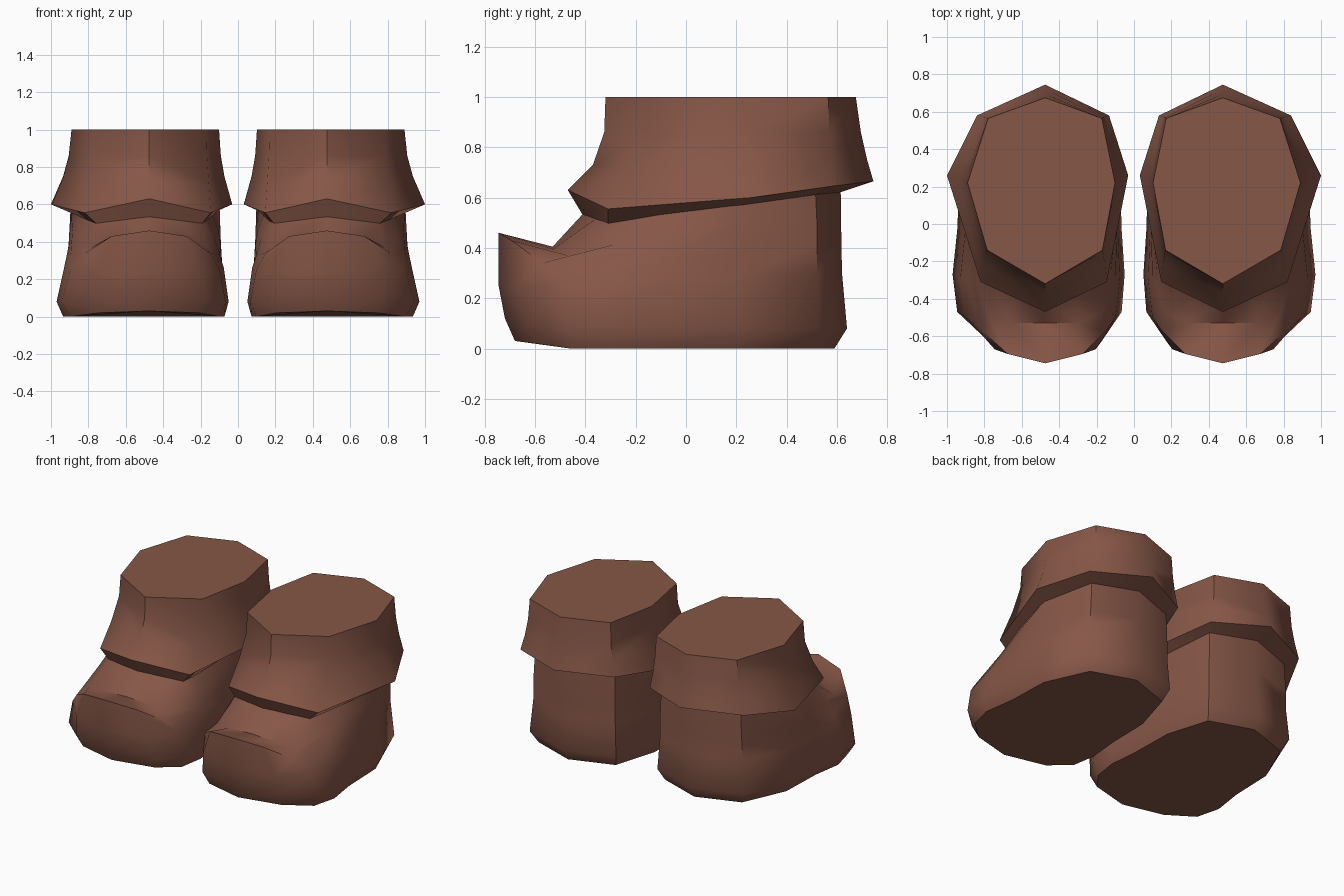
import bpy, bmesh, math

CX = 0.475  # centre line of one boot

leather = bpy.data.materials.new("brown leather")
leather.diffuse_color = (0.24, 0.095, 0.063, 1)


def full_ring(half):
    """Close a half outline (back to front); the inner side is a bit flatter."""
    outer = [(CX + d, y, z) for d, y, z in half]
    inner = [(CX - d + 0.36 * max(0, d - 0.3), y, z) for d, y, z in half[1:-1]]
    return outer + inner[::-1]


def loft(name, halves, cap_bottom, cap_top, angle):
    bm = bmesh.new()
    rings = [[bm.verts.new(p) for p in full_ring(h)] for h in halves]
    n = len(rings[0])
    for a, b in zip(rings, rings[1:]):
        for i in range(n):
            j = (i + 1) % n
            bm.faces.new((a[j], a[i], b[i], b[j]))
    if cap_bottom:
        bm.faces.new(rings[0])
    if cap_top:
        bm.faces.new(rings[-1][::-1])
    mesh = bpy.data.meshes.new(name)
    bm.to_mesh(mesh)
    bm.free()
    mesh.materials.append(leather)
    ob = bpy.data.objects.new(name, mesh)
    bpy.context.collection.objects.link(ob)
    bpy.ops.object.select_all(action='DESELECT')
    ob.select_set(True)
    bpy.context.view_layer.objects.active = ob
    bpy.ops.object.shade_smooth_by_angle(angle=math.radians(angle))
    mod = ob.modifiers.new("other boot", 'MIRROR')
    mod.use_mirror_merge = False
    return ob


# Foot: sole, bulging base, toe cap and instep
loft("boot_foot", [
    [(0, .59, 0), (.29, .49, 0), (.42, .2, 0), (.43, -.1, 0),
     (.46, -.3, 0), (.42, -.46, 0), (.27, -.6, .02), (0, -.68, .03)],
    [(0, .64, .08), (.33, .53, .08), (.46, .2, .08), (.47, -.03, .08),
     (.495, -.27, .08), (.47, -.47, .08), (.30, -.63, .1), (0, -.72, .12)],
    [(0, .62, .3), (.31, .52, .3), (.44, .2, .29), (.44, -.05, .27),
     (.455, -.3, .26), (.42, -.5, .25), (.27, -.67, .25), (0, -.745, .25)],
    [(0, .618, .42), (.31, .52, .41), (.43, .2, .4), (.43, -.06, .38),
     (.42, -.3, .33), (.34, -.57, .34), (.2, -.695, .43), (0, -.745, .46)],
    [(0, .616, .52), (.305, .52, .51), (.425, .21, .49), (.41, -.08, .46),
     (.38, -.26, .42), (.31, -.47, .37), (.18, -.53, .395), (0, -.53, .405)],
    [(0, .615, .63), (.3, .515, .62), (.42, .22, .585), (.36, -.1, .54),
     (.31, -.24, .51), (.28, -.31, .5), (.15, -.36, .515), (0, -.41, .535)],
], True, False, 50)

# Cuff: underside, flared rim, shaft and flat top
loft("boot_cuff", [
    [(0, .61, .62), (.3, .51, .61), (.42, .22, .57), (.28, -.31, .495), (0, -.41, .53)],
    [(0, .745, .665), (.365, .58, .645), (.525, .26, .6), (.345, -.31, .555), (0, -.47, .63)],
    [(0, .72, .75), (.335, .575, .75), (.46, .24, .75), (.33, -.21, .71), (0, -.37, .73)],
    [(0, .695, .86), (.315, .57, .86), (.43, .23, .86), (.315, -.15, .86), (0, -.325, .86)],
    [(0, .675, 1), (.305, .565, 1), (.415, .22, 1), (.31, -.14, 1), (0, -.32, 1)],
], False, True, 50)
